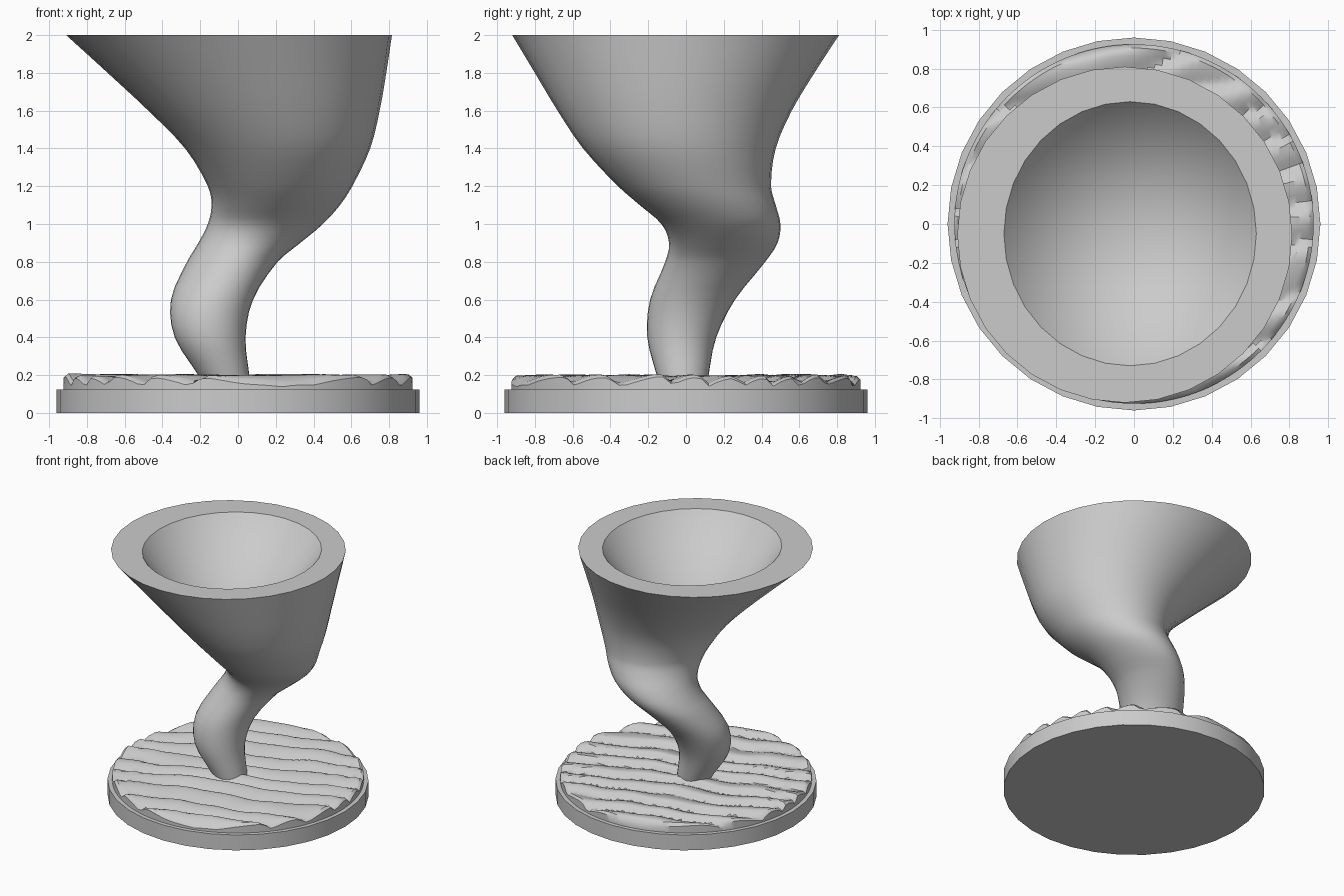
import bpy, bmesh, math
from mathutils import Vector, noise

if "Cube" in bpy.data.objects:
    bpy.data.objects.remove(bpy.data.objects["Cube"])

SIDES = 32
TAU = math.tau

grey = bpy.data.materials.new("plain grey")
grey.use_nodes = True
grey.diffuse_color = (0.6, 0.6, 0.6, 1)
grey.node_tree.nodes["Principled BSDF"].inputs["Base Color"].default_value = (0.6, 0.6, 0.6, 1)


def finish(bm, name, angle):
    bmesh.ops.recalc_face_normals(bm, faces=bm.faces)
    mesh = bpy.data.meshes.new(name)
    bm.to_mesh(mesh)
    bm.free()
    mesh.materials.append(grey)
    obj = bpy.data.objects.new(name, mesh)
    bpy.context.collection.objects.link(obj)
    bpy.ops.object.select_all(action='DESELECT')
    obj.select_set(True)
    bpy.context.view_layer.objects.active = obj
    bpy.ops.object.shade_smooth_by_angle(angle=math.radians(angle))
    return obj


def ring(bm, cx, cy, rx, ry, z, count=SIDES):
    return [bm.verts.new((cx + rx * math.cos(TAU * i / count),
                          cy + ry * math.sin(TAU * i / count), z)) for i in range(count)]


def bridge(bm, a, b):
    n = len(a)
    for i in range(n):
        j = (i + 1) % n
        bm.faces.new((a[i], a[j], b[j], b[i]))


def fan(bm, loop, point):
    tip = bm.verts.new(point)
    for i, v in enumerate(loop):
        bm.faces.new((v, loop[(i + 1) % len(loop)], tip))


# Round base plate
bm = bmesh.new()
low = ring(bm, 0, 0, 0.96, 0.96, 0)
high = ring(bm, 0, 0, 0.96, 0.96, 0.125)
bridge(bm, low, high)
bm.faces.new(low)
bm.faces.new(high)
finish(bm, "base_plate", 30)

# Rippled ground: long ridges with wandering crests
GRAIN = math.radians(18)


def ripple_height(x, y):
    along = x * math.cos(GRAIN) + y * math.sin(GRAIN)
    across = y * math.cos(GRAIN) - x * math.sin(GRAIN)
    bend = 0.09 * noise.noise(Vector((along * 1.6, across * 2.2, 3)))
    bend += 0.03 * noise.noise(Vector((along * 4, across * 3, 8)))
    phase = ((across + bend) / 0.185) % 1
    rise = 0.72
    t = phase / rise if phase < rise else (1 - phase) / (1 - rise)
    swell = 0.012 * noise.noise(Vector((along * 3, across * 3, 1)))
    return 0.155 + 0.045 * math.sin(t * math.pi / 2) + swell


bm = bmesh.new()
SEGS, RINGS = 144, 48
loops = []
for k in range(1, RINGS + 1):
    loop = ring(bm, 0, 0, 0.925 * k / RINGS, 0.925 * k / RINGS, 0, SEGS)
    for v in loop:
        v.co.z = ripple_height(v.co.x, v.co.y) - (0.015 if k == RINGS else 0)
    loops.append(loop)
loops.append(ring(bm, 0, 0, 0.925, 0.925, 0.12, SEGS))
for a, b in zip(loops, loops[1:]):
    bridge(bm, a, b)
fan(bm, loops[0], (0, 0, ripple_height(0, 0)))
bm.faces.new(loops[-1])
finish(bm, "rippled_ground", 35)

# Twisting funnel: height, then x and y limits of each cross-section
SECTIONS = [
    (0.12, -0.16, 0.07, -0.13, 0.11),
    (0.2, -0.21, 0.06, -0.155, 0.12),
    (0.4, -0.335, 0.04, -0.205, 0.16),
    (0.6, -0.355, 0.08, -0.19, 0.26),
    (0.8, -0.27, 0.21, -0.11, 0.42),
    (0.9, -0.21, 0.33, -0.09, 0.485),
    (1.0, -0.16, 0.45, -0.13, 0.5),
    (1.1, -0.14, 0.54, -0.245, 0.475),
    (1.2, -0.16, 0.605, -0.36, 0.45),
    (1.4, -0.28, 0.7, -0.545, 0.475),
    (1.6, -0.475, 0.75, -0.68, 0.56),
    (1.8, -0.69, 0.785, -0.8, 0.68),
    (2.0, -0.91, 0.815, -0.92, 0.81),
]


def smooth_sections(keys, steps):
    """Pass a smooth curve through the given sections."""
    pts = [keys[0]] + keys + [keys[-1]]
    for a, b, c, d in zip(pts, pts[1:], pts[2:], pts[3:]):
        for s in range(steps):
            t = s / steps
            row = []
            for i in range(5):
                h = c[0] - b[0]
                m1 = (c[i] - a[i]) / (c[0] - a[0]) * h
                m2 = (d[i] - b[i]) / (d[0] - b[0]) * h
                u = 1 - t
                row.append(u * u * (1 + 2 * t) * b[i] + t * u * u * m1
                           + t * t * (1 + 2 * u) * c[i] - t * t * u * m2)
            row[0] = b[0] + (c[0] - b[0]) * t
            yield row
    yield keys[-1]


bm = bmesh.new()
loops = []
for z, x0, x1, y0, y1 in smooth_sections(SECTIONS, 3):
    loops.append(ring(bm, (x0 + x1) / 2, (y0 + y1) / 2, (x1 - x0) / 2, (y1 - y0) / 2, z))
bm.faces.new(loops[0])
# Flat rim and conical hollow
loops.append(ring(bm, -0.02, -0.05, 0.65, 0.68, 2))
for a, b in zip(loops, loops[1:]):
    bridge(bm, a, b)
fan(bm, loops[-1], (-0.02, -0.05, 1.22))
finish(bm, "twisting_funnel", 35)
